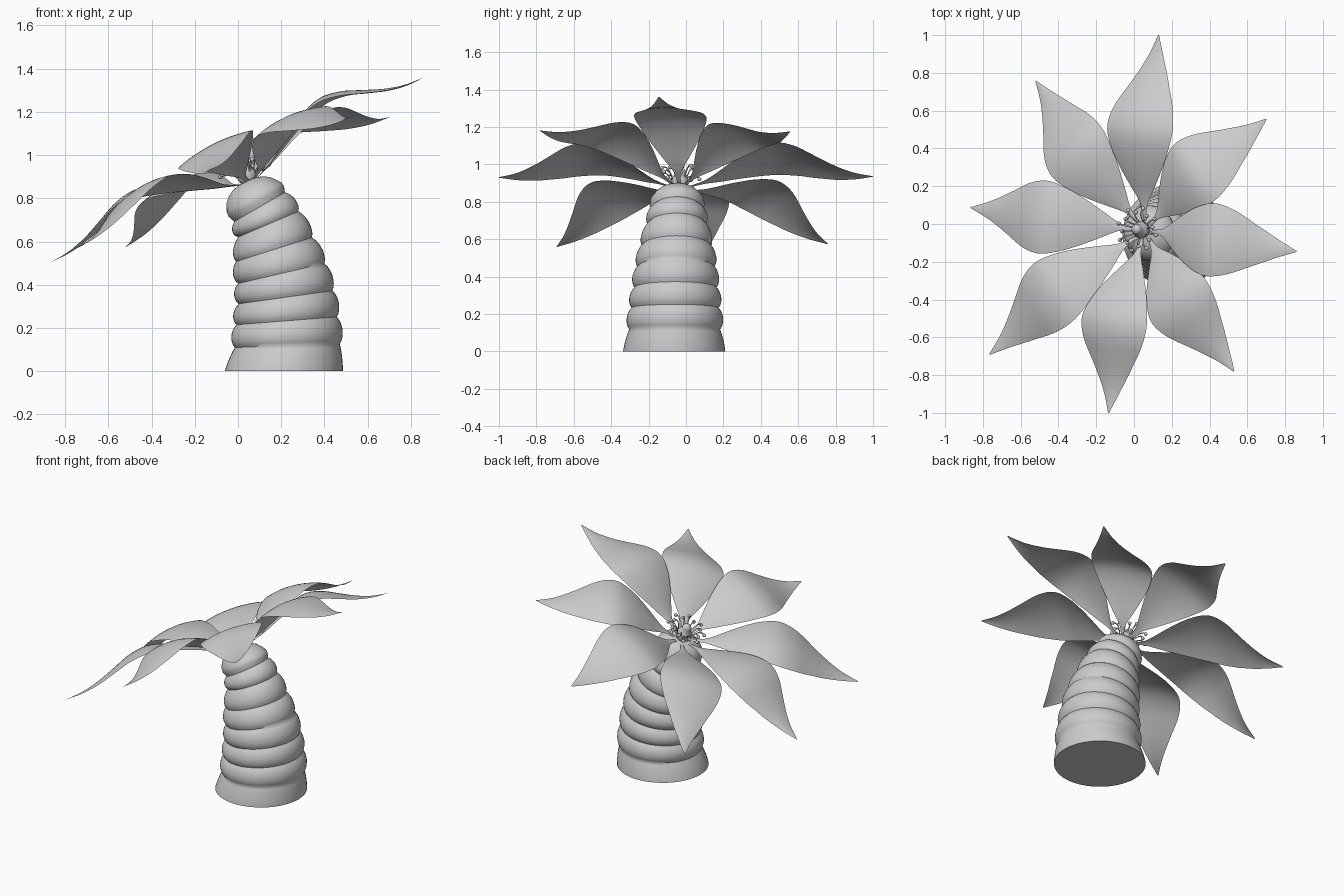
import bpy, bmesh, math
from mathutils import Vector

if "Cube" in bpy.data.objects:
    bpy.data.objects.remove(bpy.data.objects["Cube"])


def make_object(name, bm, angle=60):
    bmesh.ops.recalc_face_normals(bm, faces=bm.faces)
    me = bpy.data.meshes.new(name)
    bm.to_mesh(me)
    bm.free()
    ob = bpy.data.objects.new(name, me)
    bpy.context.collection.objects.link(ob)
    bpy.ops.object.select_all(action='DESELECT')
    ob.select_set(True)
    bpy.context.view_layer.objects.active = ob
    bpy.ops.object.shade_smooth_by_angle(angle=math.radians(angle))
    return ob


def smooth_lerp(table, t):
    """Catmull-Rom style interpolation of (t, value) pairs."""
    n = len(table)
    for i in range(n - 1):
        (t0, a), (t1, b) = table[i], table[i + 1]
        if t <= t1 or i == n - 2:
            slope = lambda k: ((table[min(k + 1, n - 1)][1] - table[max(k - 1, 0)][1]) /
                               (table[min(k + 1, n - 1)][0] - table[max(k - 1, 0)][0]))
            d = t1 - t0
            s = (t - t0) / d
            return ((2*s**3 - 3*s**2 + 1) * a + (s**3 - 2*s*s + s) * d * slope(i)
                    + (3*s*s - 2*s**3) * b + (s**3 - s*s) * d * slope(i + 1))


def tube(bm, rings, segs):
    """Skin a list of vertex loops."""
    for a, b in zip(rings, rings[1:]):
        for j in range(segs):
            k = (j + 1) % segs
            bm.faces.new((a[j], a[k], b[k], b[j]))
    bm.faces.new(rings[0])
    bm.faces.new(rings[-1])


# Leaning trunk: groove rings as x, z, radius, tilt in degrees
grooves = [(.212, 0, .273, 0), (.228, .118, .243, 2), (.225, .233, .233, 4.5),
           (.22, .342, .219, 8), (.20, .452, .205, 13), (.167, .563, .184, 17.5),
           (.14, .68, .152, 23), (.10, .76, .135, 30)]
dome = [(.085, .785, .146, 29), (.075, .805, .144, 28), (.062, .832, .127, 25),
        (.052, .855, .103, 25), (.045, .87, .075, 25), (.042, .878, .04, 25), (.04, .88, .01, 25)]
stations = []
for i in range(len(grooves) - 1):
    for k in range(8):
        s = k / 8
        x, z, r, a = [p + (q - p) * s for p, q in zip(grooves[i], grooves[i + 1])]
        r += (.004 if i == 0 else .02) * math.sin(math.pi * s) ** .7
        stations.append((x, z, r, a))
stations += [grooves[-1]] + dome
SEG = 48
bm = bmesh.new()
rings = []
for x, z, r, a in stations:
    y = -.063 + .02 * z
    a = math.radians(a)
    rings.append([bm.verts.new((x + r * math.cos(w) * math.cos(a), y + r * math.sin(w),
                                z + r * math.cos(w) * math.sin(a)))
                  for w in (2 * math.pi * j / SEG for j in range(SEG))])
tube(bm, rings, SEG)
make_object("trunk", bm)

# Tilted flower frame
centre = Vector((.03, -.03, .925))
up = Vector((-.5, .06, 1)).normalized()

# Petals: half width and lift along the length, one tip point each
width = [(.05, .008), (.13, .02), (.22, .072), (.31, .124), (.4, .166), (.51, .194),
         (.62, .174), (.75, .112), (.88, .05), (.96, .018), (1, .003)]
lift = [(.05, -.05), (.15, -.012), (.29, .065), (.4, .115), (.5, .138), (.6, .122),
        (.7, .08), (.8, .038), (.9, .01), (1, 0)]
tips = [(.13, 1.0, .935), (.70, .555, 1.175), (.86, -.145, 1.36), (.53, -.78, 1.18),
        (-.135, -1.0, .93), (-.765, -.69, .56), (-.865, .087, .505), (-.52, .757, .575)]
NL, NW = 32, 12
for n, tip in enumerate(tips):
    axis = Vector(tip) - centre
    side = up.cross(axis).normalized()
    bm = bmesh.new()
    grid = []
    for i in range(NL + 1):
        t = .05 + .95 * i / NL
        w, h = smooth_lerp(width, t), smooth_lerp(lift, t)
        row = []
        for j in range(NW + 1):
            s = 2 * j / NW - 1
            drop = .025 * (w / .19) * s * s
            row.append(bm.verts.new(centre + axis * t + side * w * s + up * (h - drop)))
        grid.append(row)
    for a, b in zip(grid, grid[1:]):
        for j in range(NW):
            bm.faces.new((a[j], a[j + 1], b[j + 1], b[j]))
    ob = make_object(f"petal_{n + 1}", bm)
    if ob.data.polygons[len(ob.data.polygons) // 2].normal.dot(up) < 0:
        ob.data.flip_normals()

# Pistil: a pointed bulb in the middle
u = up.cross(Vector((0, 1, 0))).normalized()
v = up.cross(u)
bm = bmesh.new()
rings = []
for h, r in [(-.06, .03), (-.04, .042), (-.015, .046), (.01, .038), (.025, .026),
             (.04, .028), (.052, .022), (.06, .006)]:
    rings.append([bm.verts.new(centre + up * h + (u * math.cos(w) + v * math.sin(w)) * r)
                  for w in (2 * math.pi * j / 20 for j in range(20))])
tube(bm, rings, 20)
make_object("pistil", bm)

# Stamens: curved filaments with a round anther at the end
bm = bmesh.new()
for n in range(16):
    w = 2 * math.pi * (n + .3) / 16
    d = u * math.cos(w) + v * math.sin(w)
    e = up.cross(d)
    reach = .115 if n % 2 else .09
    rings = []
    for k in range(7):
        s = k / 6
        c = centre + d * (.03 + (reach - .03) * s) + up * (-.045 + .085 * math.sin(s * 2.1))
        rings.append([bm.verts.new(c + (e * math.cos(q) + up * math.sin(q)) * .004)
                      for q in (2 * math.pi * j / 6 for j in range(6))])
    tube(bm, rings, 6)
    ball = bmesh.ops.create_icosphere(bm, subdivisions=2, radius=.011)
    bmesh.ops.translate(bm, verts=ball["verts"], vec=c)
make_object("stamens", bm)
